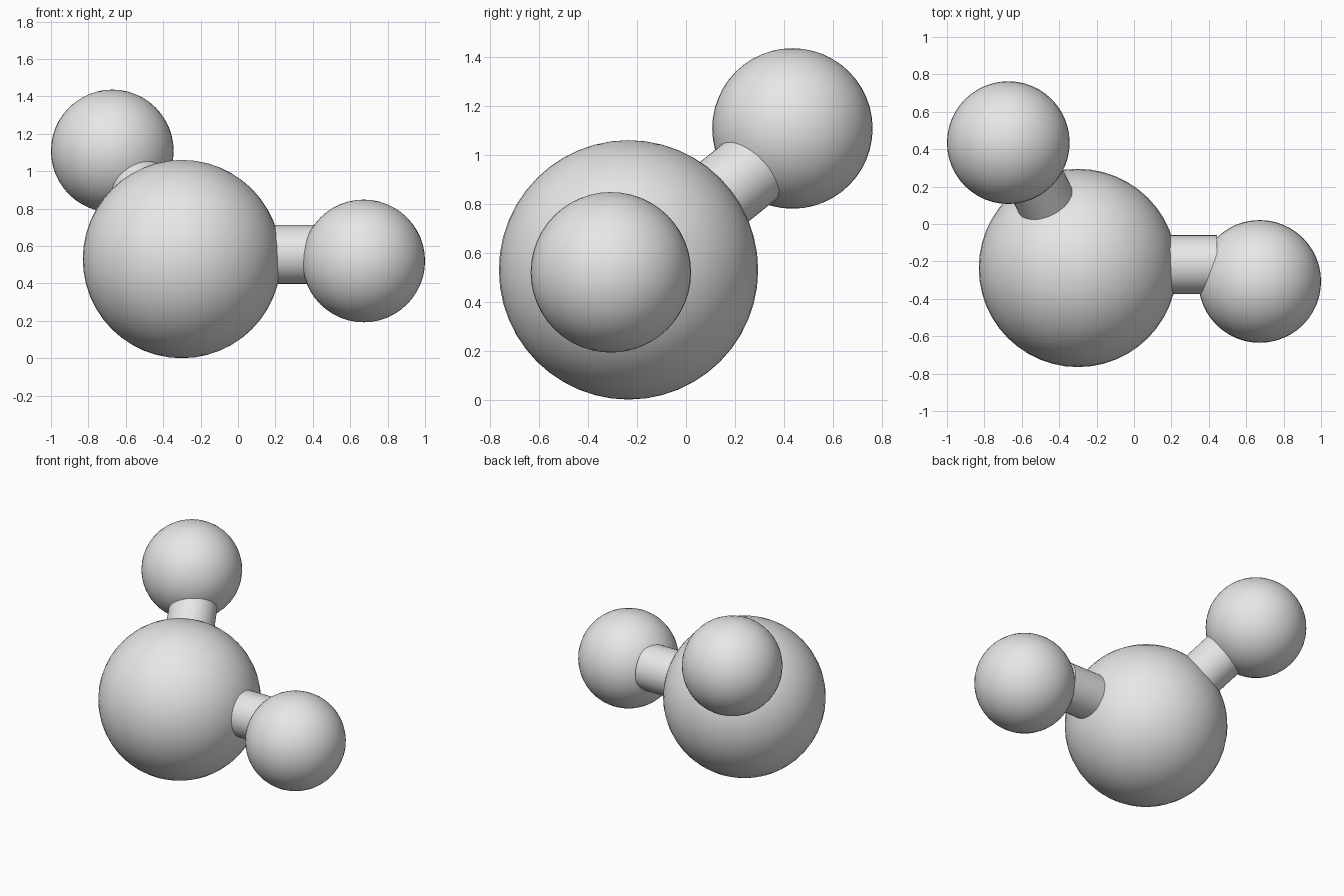
import bpy
from mathutils import Vector

if "Cube" in bpy.data.objects:
    bpy.data.objects.remove(bpy.data.objects["Cube"], do_unlink=True)

# Single plain grey material
grey = bpy.data.materials.new("light_grey")
grey.use_nodes = True
grey.diffuse_color = (0.8, 0.8, 0.8, 1)
grey.node_tree.nodes["Principled BSDF"].inputs["Base Color"].default_value = (0.8, 0.8, 0.8, 1)


def finish(name):
    obj = bpy.context.object
    obj.name = name
    obj.data.materials.append(grey)
    bpy.ops.object.shade_smooth_by_angle()
    return obj


def ball(name, centre, radius):
    bpy.ops.mesh.primitive_uv_sphere_add(segments=48, ring_count=24, radius=radius, location=centre)
    return finish(name)


def rod(name, start, end, radius):
    a, b = Vector(start), Vector(end)
    bpy.ops.mesh.primitive_cylinder_add(vertices=48, radius=radius, depth=(b - a).length,
                                        location=(a + b) / 2)
    obj = finish(name)
    obj.rotation_mode = 'QUATERNION'
    obj.rotation_quaternion = (b - a).to_track_quat('Z', 'Y')
    return obj


# Large central ball with two smaller balls
ball("large_ball", (-0.30, -0.235, 0.53), 0.53)
ball("side_ball", (0.672, -0.307, 0.52), 0.328)
ball("upper_ball", (-0.672, 0.435, 1.108), 0.328)

# Connecting rods, their ends sunk into the balls
rod("side_rod", (-0.2, -0.217, 0.555), (0.445, -0.217, 0.555), 0.157)
rod("upper_rod", (-0.37, -0.09, 0.65), (-0.546, 0.273, 0.943), 0.157)
